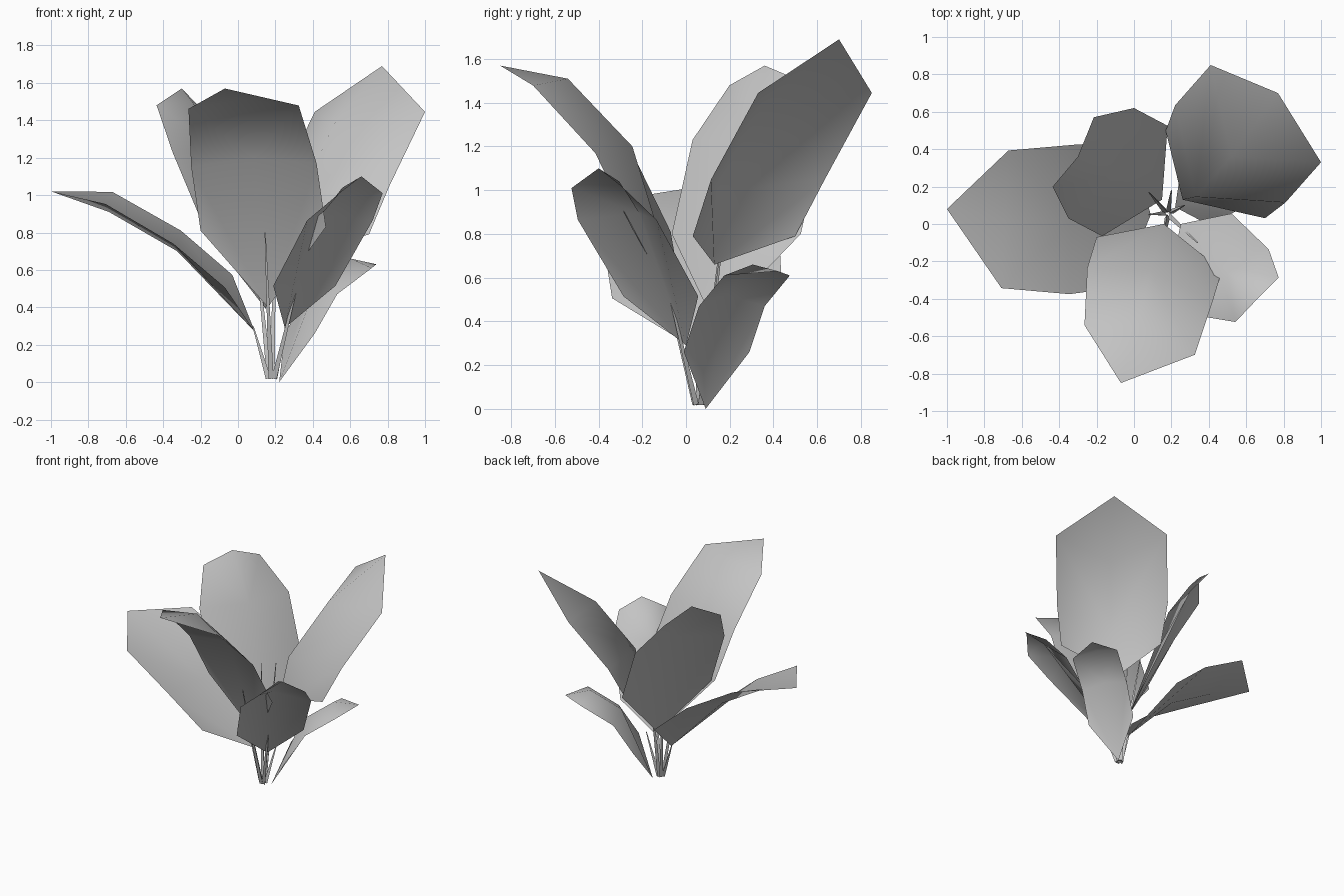
import bpy
import bmesh
from mathutils import Vector

cube = bpy.data.objects.get("Cube")
if cube:
    bpy.data.objects.remove(cube, do_unlink=True)

grey = bpy.data.materials.new("leaf grey")
grey.use_nodes = True
grey.diffuse_color = (0.55, 0.55, 0.55, 1)
grey.node_tree.nodes["Principled BSDF"].inputs["Base Color"].default_value = grey.diffuse_color


def make_object(name, bm, smooth):
    """Turn a bmesh into a named, coloured object."""
    bmesh.ops.recalc_face_normals(bm, faces=bm.faces)
    mesh = bpy.data.meshes.new(name)
    bm.to_mesh(mesh)
    bm.free()
    mesh.materials.append(grey)
    for poly in mesh.polygons:
        poly.use_smooth = smooth
    obj = bpy.data.objects.new(name, mesh)
    bpy.context.scene.collection.objects.link(obj)
    return obj


def leaf(name, base, lower, middle, shoulder, tip, side, widths, fold):
    """Single-sided blade: two rims beside a midrib that is pushed out by fold."""
    bm = bmesh.new()
    side, fold = Vector(side), Vector(fold)
    centres = [Vector(c) for c in (lower, middle, shoulder)]
    rib = [bm.verts.new(p) for p in (base, centres[1] + fold, centres[2] + fold, tip)]
    for sign in (-1, 1):
        rim = [bm.verts.new(c + side * w * sign) for c, w in zip(centres, widths)]
        for i in range(2):
            bm.faces.new((rib[i], rim[i], rim[i + 1], rib[i + 1]))
        bm.faces.new((rib[2], rim[2], rib[3]))
    make_object(name, bm, True)


def stem(name, foot, end, radius=0.016):
    """Three-sided stalk tapering to a point."""
    foot, end = Vector(foot), Vector(end)
    axis = end - foot
    bm = bmesh.new()
    bmesh.ops.create_cone(bm, cap_ends=True, segments=3, radius1=radius,
                          radius2=radius * 0.2, depth=axis.length)
    turn = Vector((0, 0, 1)).rotation_difference(axis.normalized())
    for vert in bm.verts:
        vert.co = turn @ vert.co + (foot + end) / 2
    make_object(name, bm, False)


# Six broad leaves: base, three rim centres, tip, half-width, row widths, midrib fold
leaf("right_side_leaf", (.09, .05, .27), (-.05, .05, .54), (-.325, .025, .775),
     (-.69, .025, .985), (-1, .08, 1.02), (.02, .4, .035), (.97, 1, .92),
     (0, 0, -.075))
leaf("tall_back_leaf", (.26, .13, .66), (.435, .265, .79), (.515, .375, 1.05),
     (.705, .59, 1.445), (.77, .7, 1.69), (.295, -.26, 0), (.9, 1, 1),
     (-.185, -.23, -.055))
leaf("tall_front_leaf", (.16, 0, .4), (.135, -.16, .82), (.085, -.325, 1.16),
     (.03, -.62, 1.47), (-.07, -.85, 1.57), (.335, -.09, .01), (1, 1, .88),
     (0, .08, .04))
leaf("back_right_leaf", (.15, .13, .39), (.005, .23, .8), (-.175, .325, 1.23),
     (-.325, .385, 1.48), (-.3, .36, 1.57), (.175, .295, 0), (1, 1, .63),
     (.08, -.06, .02))
leaf("front_left_leaf", (.25, 0, .29), (.355, -.115, .515), (.545, -.315, .865),
     (.658, -.405, 1.01), (.66, -.4, 1.1), (.175, .18, 0), (.95, 1, .66),
     (-.1, .1, .03))
leaf("low_left_leaf", (.22, .09, 0), (.33, .14, .26), (.45, .21, .47),
     (.635, .325, .61), (.74, .42, .63), (.08, -.15, 0), (1, 1, 1),
     (-.03, -.02, .05))

# Thin stalks fanning out from the shared foot
stalk_ends = {
    "right_side_stem": (.08, .05, .3),
    "tall_back_stem": (.2, .18, .9),
    "tall_front_stem": (.145, -.15, .8),
    "back_right_stem": (.08, .17, .87),
    "front_left_stem": (.34, -.1, .62),
    "low_left_stem": (.27, .1, .35),
}
centre = Vector((.18, .055, .02))
for name, end in stalk_ends.items():
    spread = Vector(end) - centre
    spread.z = 0
    stem(name, centre + spread.normalized() * 0.018, end)
